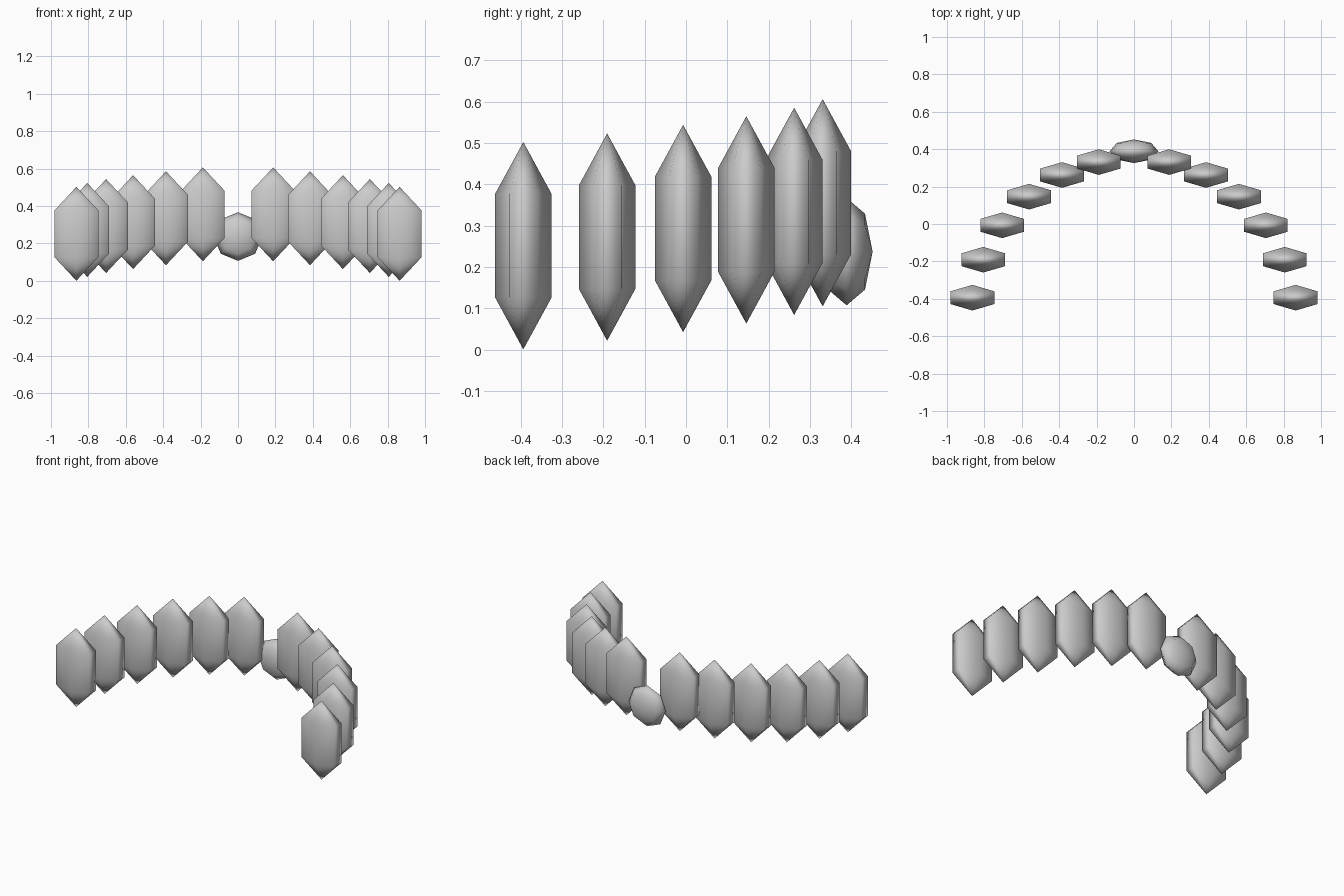
import bpy
import math

if "Cube" in bpy.data.objects:
    bpy.data.objects.remove(bpy.data.objects["Cube"])

grey = bpy.data.materials.new("neutral grey")
grey.diffuse_color = (0.6, 0.6, 0.6, 1)
grey.use_nodes = True
grey.node_tree.nodes["Principled BSDF"].inputs["Base Color"].default_value = grey.diffuse_color


def faceted_bead(name, loc, scale, segments, rings, rot=(0, 0, 0)):
    """Low-sided smooth-shaded sphere, stretched along its own axes."""
    bpy.ops.mesh.primitive_uv_sphere_add(
        segments=segments, ring_count=rings, radius=1, location=loc, rotation=rot)
    ob = bpy.context.object
    ob.name = name
    ob.scale = scale
    ob.data.materials.append(grey)
    for p in ob.data.polygons:
        p.use_smooth = True
    return ob


# long hexagonal beads, six per side, rising towards the back centre
positions = [(0.864, -0.394), (0.806, -0.191), (0.705, -0.007),
             (0.561, 0.146), (0.385, 0.262), (0.188, 0.331)]
for i, (x, y) in enumerate(positions):
    for side, sx in (("left", -1), ("right", 1)):
        faceted_bead(f"{side}_long_bead_{i + 1}", (sx * x, y, 0.2515 + 0.0208 * i),
                     (0.156, 0.079, 0.251), 6, 3)

# small rounded centre bead, its pole facing the back
faceted_bead("centre_bead", (0, 0.389, 0.237), (0.13, 0.13, 0.063),
             8, 4, (math.pi / 2, 0, 0))
